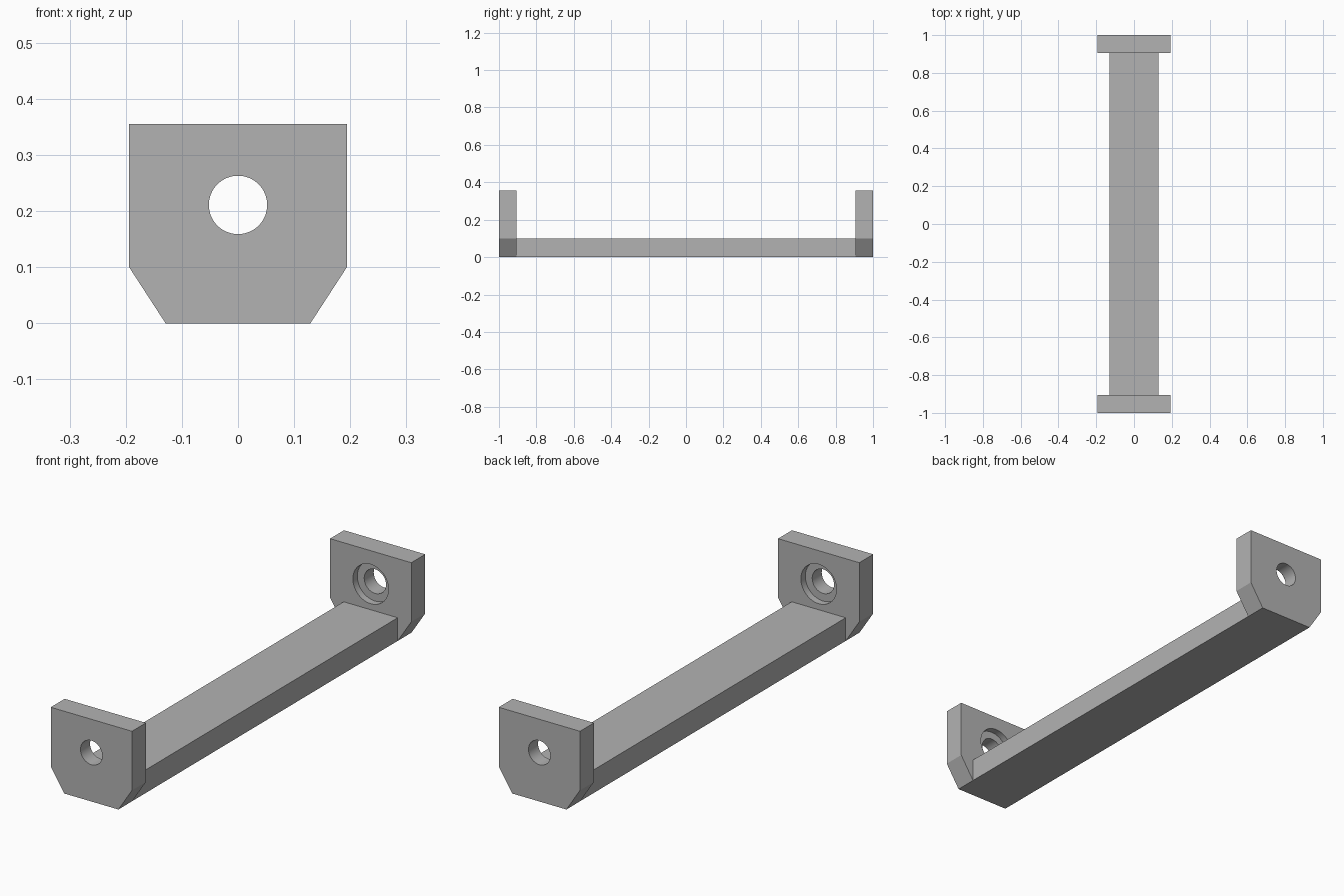
import bpy
import bmesh
from math import radians

if "Cube" in bpy.data.objects:
    bpy.data.objects.remove(bpy.data.objects["Cube"], do_unlink=True)

LENGTH, THICK = 2.0, 0.095            # overall length, end plate thickness
BAR_HALF, BAR_TOP = 0.129, 0.10       # bar half width and height
PLATE_HALF, PLATE_TOP = 0.194, 0.355  # end plate half width and height
HOLE_Z, HOLE_R = 0.211, 0.052
RECESS_R, RECESS_DEPTH = 0.085, 0.03

grey = bpy.data.materials.new("plain grey")
grey.use_nodes = True
colour = (0.45, 0.45, 0.45, 1)
grey.diffuse_color = colour
grey.node_tree.nodes["Principled BSDF"].inputs["Base Color"].default_value = colour


def extrude_profile(name, profile, y0, y1):
    """Extrude an x-z outline along y."""
    bm = bmesh.new()
    face = bm.faces.new([bm.verts.new((x, y0, z)) for x, z in profile])
    out = bmesh.ops.extrude_face_region(bm, geom=[face])
    verts = [v for v in out["geom"] if isinstance(v, bmesh.types.BMVert)]
    bmesh.ops.translate(bm, verts=verts, vec=(0, y1 - y0, 0))
    bmesh.ops.recalc_face_normals(bm, faces=bm.faces)
    mesh = bpy.data.meshes.new(name)
    bm.to_mesh(mesh)
    bm.free()
    mesh.materials.append(grey)
    obj = bpy.data.objects.new(name, mesh)
    bpy.context.collection.objects.link(obj)
    return obj


def bore(obj, radius, y, depth):
    """Cut a round hole along y, centred at the given y."""
    bpy.ops.mesh.primitive_cylinder_add(vertices=64, radius=radius, depth=depth,
                                        location=(0, y, HOLE_Z),
                                        rotation=(radians(90), 0, 0))
    cutter = bpy.context.object
    cutter.name = "bore_cutter"
    cutter.hide_render = True
    cutter.data.materials.append(grey)
    mod = obj.modifiers.new("bore", "BOOLEAN")
    mod.operation, mod.solver, mod.object = "DIFFERENCE", "EXACT", cutter
    bpy.context.view_layer.objects.active = obj
    bpy.ops.object.modifier_apply(modifier=mod.name)
    bpy.data.objects.remove(cutter, do_unlink=True)


# Connecting bar between the plates
inner = LENGTH / 2 - THICK
extrude_profile("bar", [(-BAR_HALF, 0), (BAR_HALF, 0), (BAR_HALF, BAR_TOP),
                        (-BAR_HALF, BAR_TOP)], -inner, inner)

# End plates: chamfered bottom corners, through hole, recess on the inner side
right_side = [(BAR_HALF, 0), (PLATE_HALF, BAR_TOP), (PLATE_HALF, PLATE_TOP)]
outline = right_side + [(-x, z) for x, z in reversed(right_side)]
for name, side in (("front_plate", -1), ("back_plate", 1)):
    plate = extrude_profile(name, outline, side * inner, side * LENGTH / 2)
    bore(plate, HOLE_R, side * (inner + THICK / 2), THICK * 2)
    bore(plate, RECESS_R, side * inner, RECESS_DEPTH * 2)
    bpy.ops.object.select_all(action="DESELECT")
    plate.select_set(True)
    bpy.context.view_layer.objects.active = plate
    bpy.ops.object.shade_smooth_by_angle(angle=radians(30))
